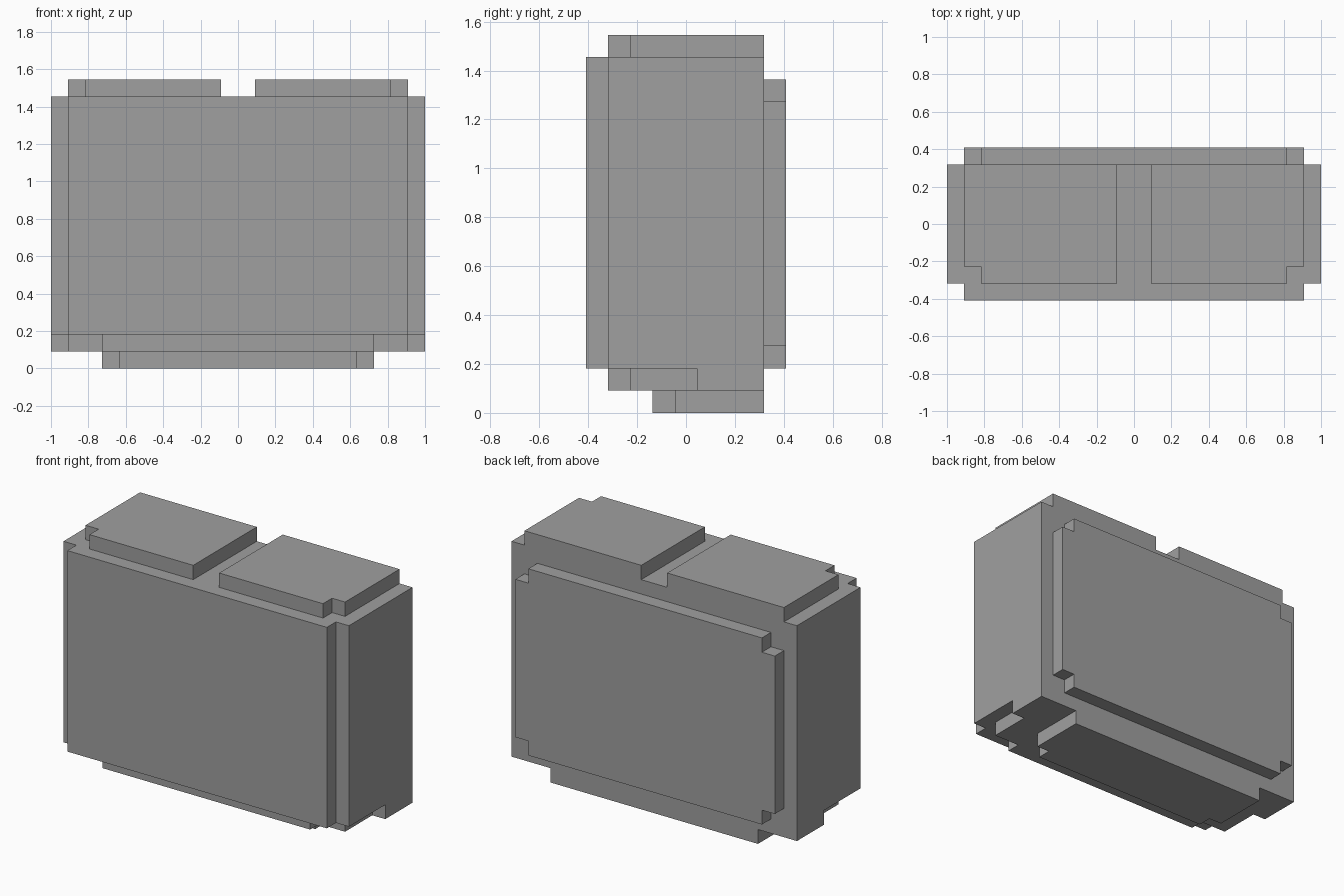
import bpy, bmesh
from mathutils import Vector

if "Cube" in bpy.data.objects:
    bpy.data.objects.remove(bpy.data.objects["Cube"])

U = 1 / 11  # one block of the grid the model is built on

grey = bpy.data.materials.new("plain grey")
grey.diffuse_color = (0.35, 0.35, 0.35, 1)
grey.use_nodes = True
grey.node_tree.nodes["Principled BSDF"].inputs["Base Color"].default_value = grey.diffuse_color


def prism(name, outline, plane, lo, hi):
    """Extrude an outline (in blocks) drawn in the 'xy' or 'xz' plane from lo to hi."""
    bm = bmesh.new()

    def place(p, d):
        a, b = p
        return Vector((a, b, d) if plane == "xy" else (a, d, b)) * U

    face = bm.faces.new([bm.verts.new(place(p, lo)) for p in outline])
    step = place((0, 0), hi - lo)
    new = bmesh.ops.extrude_face_region(bm, geom=[face], use_keep_orig=True)["geom"]
    bmesh.ops.translate(bm, vec=step, verts=[v for v in new if isinstance(v, bmesh.types.BMVert)])
    bmesh.ops.recalc_face_normals(bm, faces=bm.faces[:])
    mesh = bpy.data.meshes.new(name)
    bm.to_mesh(mesh)
    bm.free()
    mesh.materials.append(grey)
    obj = bpy.data.objects.new(name, mesh)
    bpy.context.collection.objects.link(obj)
    return obj


def symmetric(half):
    """Complete a right-hand half outline with its mirror image."""
    return half + [(-x, y) for x, y in reversed(half)]


# main body and its underside step, which narrows towards the front
prism("body", symmetric([(11, -3.5), (11, 3.5)]), "xy", 2, 16)
prism("lower_body", symmetric([(8, -3.5), (8, -2.5), (10, -2.5), (10, 0.5),
                               (11, 0.5), (11, 3.5)]), "xy", 1, 2)

# base plate with notched front corners
prism("base_plate", symmetric([(7, -1.5), (7, -0.5), (8, -0.5), (8, 3.5)]), "xy", 0, 1)

# front panel, flush with the top of the body
prism("front_panel", symmetric([(10, 2), (10, 16)]), "xz", -4.5, -3.5)

# back panel with four notched corners
prism("back_panel", symmetric([(9, 2), (9, 3), (10, 3), (10, 14), (9, 14), (9, 15)]),
      "xz", 3.5, 4.5)

# pair of top pads, each with a notched outer front corner
pad = [(1, -3.5), (9, -3.5), (9, -2.5), (10, -2.5), (10, 3.5), (1, 3.5)]
for side, s in (("right", 1), ("left", -1)):
    prism(side + "_top_pad", [(s * x, y) for x, y in pad], "xy", 16, 17)
